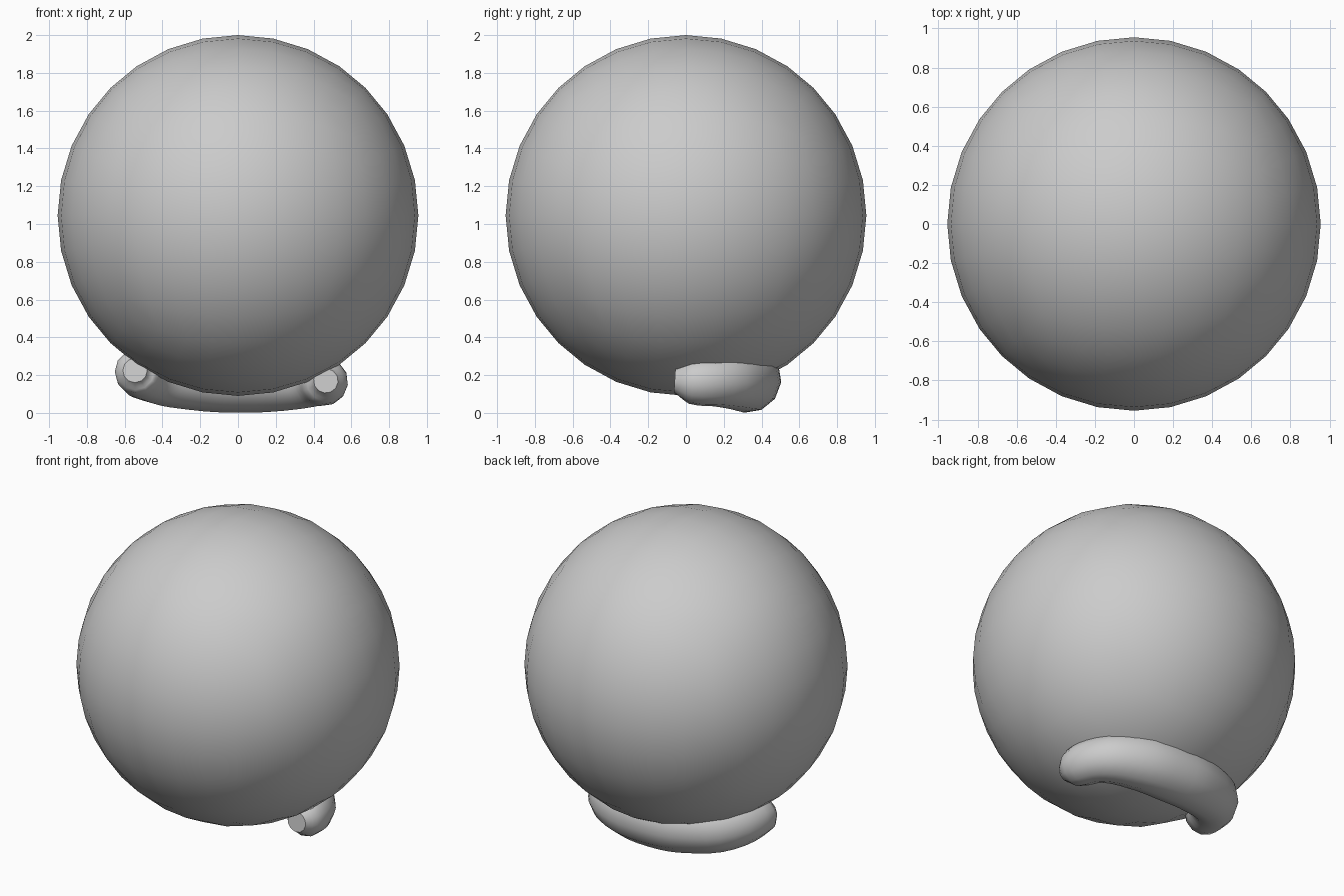
import bpy
import bmesh
from mathutils import Vector

old = bpy.data.objects.get("Cube")
if old:
    bpy.data.objects.remove(old, do_unlink=True)

grey = bpy.data.materials.new("plain grey")
grey.use_nodes = True
grey.diffuse_color = (0.6, 0.6, 0.6, 1)
grey.node_tree.nodes["Principled BSDF"].inputs["Base Color"].default_value = (0.6, 0.6, 0.6, 1)


def add_object(name, data):
    data.materials.append(grey)
    obj = bpy.data.objects.new(name, data)
    bpy.context.collection.objects.link(obj)
    return obj


# Ball: a subdivided cube pushed out to a true sphere
RADIUS = 0.955
CENTRE = Vector((0, 0, 2 - RADIUS))
bm = bmesh.new()
bmesh.ops.create_cube(bm, size=2)
bmesh.ops.subdivide_edges(bm, edges=bm.edges[:], cuts=7, use_grid_fill=True)
for v in bm.verts:
    # spread the grid lines at even angles
    even = Vector([c * (0.785 + 0.215 * c * c) for c in v.co])
    v.co = CENTRE + even.normalized() * RADIUS
for f in bm.faces:
    f.smooth = True
ball_mesh = bpy.data.meshes.new("ball")
bm.to_mesh(ball_mesh)
bm.free()
add_object("ball", ball_mesh)

# Curved roll under the back of the ball: x, y, z, radius along its centre line
PATH = [
    (-0.545, -0.07, 0.225, 0.065),
    (-0.54, -0.02, 0.22, 0.115),
    (-0.45, 0.19, 0.20, 0.15),
    (-0.25, 0.295, 0.185, 0.17),
    (0, 0.325, 0.18, 0.18),
    (0.25, 0.285, 0.175, 0.165),
    (0.41, 0.18, 0.17, 0.14),
    (0.465, 0.02, 0.165, 0.118),
    (0.465, -0.06, 0.17, 0.065),
]
curve = bpy.data.curves.new("curved_roll", 'CURVE')
curve.dimensions = '3D'
curve.bevel_depth = 1
curve.bevel_resolution = 4
curve.resolution_u = 4
curve.use_fill_caps = True
spline = curve.splines.new('BEZIER')
spline.radius_interpolation = 'CARDINAL'
spline.bezier_points.add(len(PATH) - 1)
for point, (x, y, z, r) in zip(spline.bezier_points, PATH):
    point.co = (x, y, z)
    point.radius = r
    point.handle_left_type = point.handle_right_type = 'AUTO'
spline.use_smooth = True
roll = add_object("curved_roll", curve)

# Turn the roll into a mesh with smooth sides
bpy.ops.object.select_all(action='DESELECT')
bpy.context.view_layer.objects.active = roll
roll.select_set(True)
bpy.ops.object.convert(target='MESH')
bpy.ops.object.shade_smooth_by_angle(angle=1.0)
